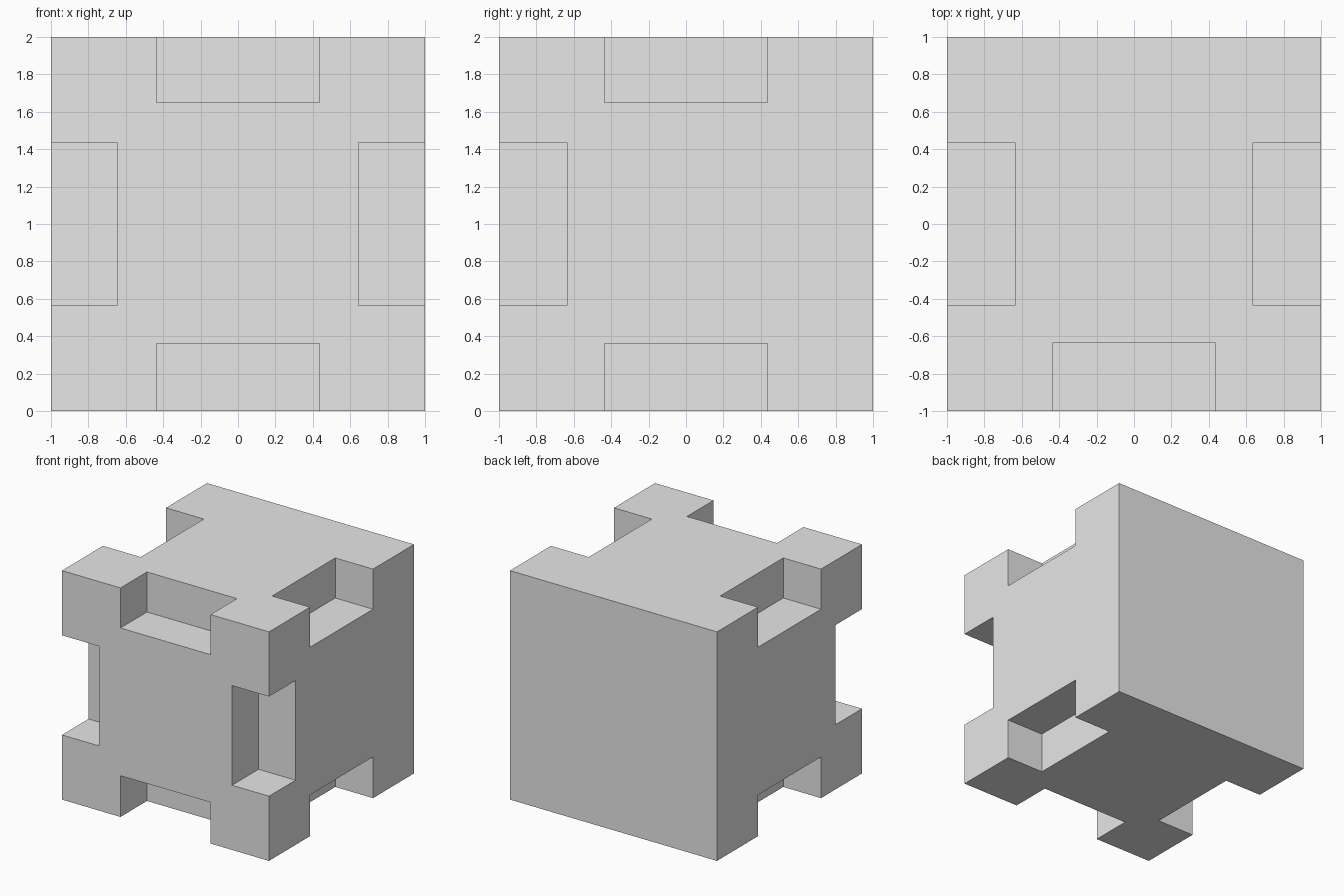
import bpy
import bmesh
from mathutils import Matrix, Vector

cube = bpy.data.objects.get("Cube")
if cube:
    bpy.data.objects.remove(cube, do_unlink=True)

grey = bpy.data.materials.new("plain_grey")
grey.use_nodes = True
colour = (0.8, 0.8, 0.8, 1)
grey.diffuse_color = colour
grey.node_tree.nodes["Principled BSDF"].inputs["Base Color"].default_value = colour


def add_box(bm, low, high):
    low, high = Vector(low), Vector(high)
    place = Matrix.Translation((low + high) / 2) @ Matrix.Diagonal((*(high - low), 1))
    bmesh.ops.create_cube(bm, size=1, matrix=place)


def make_object(name, bm):
    mesh = bpy.data.meshes.new(name)
    bm.to_mesh(mesh)
    bm.free()
    mesh.materials.append(grey)
    obj = bpy.data.objects.new(name, mesh)
    bpy.context.collection.objects.link(obj)
    return obj


# Solid block
bm = bmesh.new()
add_box(bm, (-1, -1, 0), (1, 1, 2))
block = make_object("notched_block", bm)

# Slots in the edges; cutters overshoot the outer faces
half = 0.435     # half length of each slot
inner = 0.635    # where a slot starts, measured from the block's centre
out = 1.1
bm = bmesh.new()
for low, high in ((1.65, 2.1), (-0.1, 0.36)):
    add_box(bm, (-half, -out, low), (half, -inner, high))
    for side in (-1, 1):
        x0, x1 = sorted((side * inner, side * out))
        add_box(bm, (x0, -half, low), (x1, half, high))
for side in (-1, 1):
    x0, x1 = sorted((side * 0.643, side * out))
    add_box(bm, (x0, -out, 1 - half), (x1, -inner, 1 + half))
cutter = make_object("slot_cutter", bm)
cutter.hide_render = True

# Cut the slots and discard the cutter
cut = block.modifiers.new("slots", 'BOOLEAN')
cut.operation = 'DIFFERENCE'
cut.solver = 'EXACT'
cut.object = cutter
bpy.context.view_layer.objects.active = block
block.select_set(True)
bpy.ops.object.modifier_apply(modifier=cut.name)
bpy.data.objects.remove(cutter, do_unlink=True)
